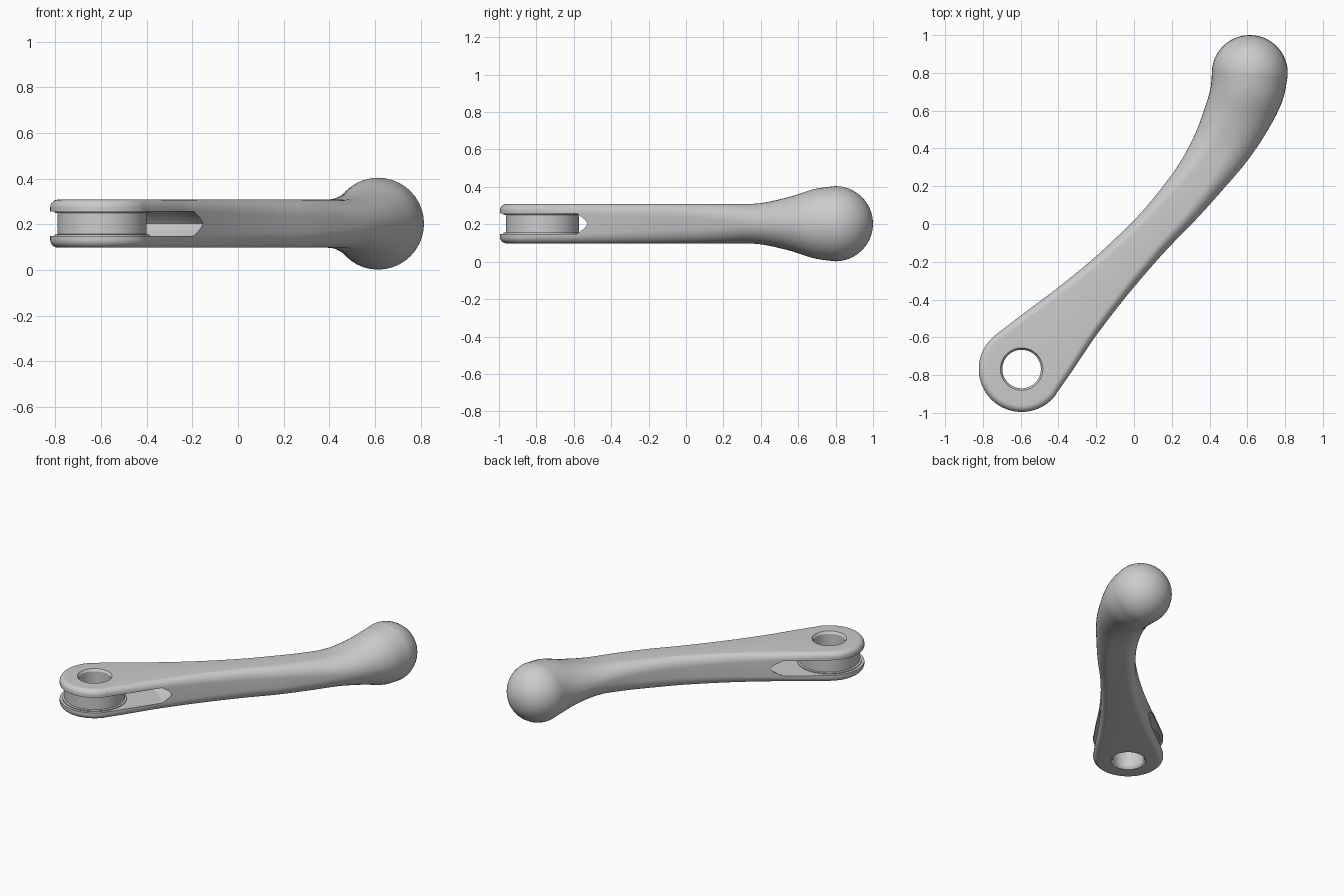
import bpy, bmesh
from math import sin, cos, pi, radians, atan2, hypot, degrees
from mathutils import Vector

if "Cube" in bpy.data.objects:
    bpy.data.objects.remove(bpy.data.objects["Cube"])

ZC = 0.203
EYE, EYE_R = (-0.595, -0.768), 0.227
BALL, BALL_R = (0.613, 0.799), 0.201


def finish(name, bm):
    bmesh.ops.remove_doubles(bm, verts=bm.verts, dist=0.0006)
    bmesh.ops.recalc_face_normals(bm, faces=bm.faces)
    me = bpy.data.meshes.new(name)
    bm.to_mesh(me)
    bm.free()
    ob = bpy.data.objects.new(name, me)
    bpy.context.collection.objects.link(ob)
    return ob


def lathe(name, center, profile, closed=False, n=96):
    """Revolve (r, z) profile about a vertical axis; open profiles get end caps."""
    bm = bmesh.new()
    rings = [[bm.verts.new((center[0] + r * cos(2 * pi * i / n),
                            center[1] + r * sin(2 * pi * i / n), ZC + z)) for i in range(n)]
             for r, z in profile]
    pairs = list(zip(rings, rings[1:]))
    if closed:
        pairs.append((rings[-1], rings[0]))
    else:
        bm.faces.new(rings[0])
        bm.faces.new(rings[-1])
    for a, b in pairs:
        for i in range(n):
            j = (i + 1) % n
            bm.faces.new((a[i], a[j], b[j], b[i]))
    return finish(name, bm)


def smooth(ob, angle=32):
    bpy.ops.object.select_all(action='DESELECT')
    ob.select_set(True)
    bpy.context.view_layer.objects.active = ob
    bpy.ops.object.shade_smooth_by_angle(angle=radians(angle))


# Arm stations: left xy, right xy, half height, edge inset, edge rounding height
STATIONS = [
    (-0.736, -0.590, -0.408, -0.893, 0.105, 0.035, 0.035),
    (-0.600, -0.485, -0.325, -0.775, 0.105, 0.038, 0.040),
    (-0.400, -0.335, -0.200, -0.590, 0.105, 0.042, 0.050),
    (-0.200, -0.170, -0.030, -0.370, 0.105, 0.046, 0.060),
    (0.000, 0.020, 0.160, -0.150, 0.105, 0.052, 0.070),
    (0.130, 0.170, 0.320, 0.015, 0.105, 0.062, 0.075),
    (0.240, 0.320, 0.460, 0.170, 0.105, 0.085, 0.085),
    (0.320, 0.470, 0.600, 0.335, 0.109, 0.125, 0.102),
    (0.370, 0.600, 0.710, 0.500, 0.142, 0.170, 0.140),
    (0.405, 0.720, 0.785, 0.650, 0.185, 0.200, 0.185),
    (0.413, 0.819, 0.813, 0.779, 0.201, 0.201, 0.201),
]


def spline(rows, steps=6):
    out = []
    for i in range(len(rows) - 1):
        p = [rows[max(0, min(len(rows) - 1, i + k))] for k in (-1, 0, 1, 2)]
        for s in range(steps):
            t = s / steps
            out.append([0.5 * (2 * b + (c - a) * t + (2 * a - 5 * b + 4 * c - d) * t * t
                               + (3 * b - a - 3 * c + d) * t ** 3) for a, b, c, d in zip(*p)])
    return out + [list(rows[-1])]


def arc(center, r, a_left, a_right, shape, n=20):
    """Left/right point pairs running from the sides to the tip of a round end."""
    c, mid, rows = Vector(center), (a_left + a_right) / 2, []
    for j in range(1, n + 1):
        pts = []
        for a in (a_left, a_right):
            ang = radians(a + (mid - a) * j / n)
            d = Vector((cos(ang), sin(ang)))
            pts.append((c + d * r, -d))
        rows.append((*pts, *shape))
    return rows


def side(row):
    l, r = Vector(row[0:2]), Vector(row[2:4])
    d = (r - l).normalized()
    return ((l, d), (r, -d), row[4], min(row[5], 0.997 * (r - l).length / 2), row[6])


# Lever body: rounded eye, tapering bent arm and ball end in one skin
rows = arc(EYE, EYE_R, 128.7, 326.5, STATIONS[0][4:])[::-1]
rows += [side(r) for r in spline(STATIONS)]
rows += arc(BALL, BALL_R, 174.3, -5.7, (BALL_R, BALL_R, BALL_R))

M = 10
bm = bmesh.new()
sections = []
for left, right, h, ro, rz in rows:
    columns = []
    for p, d in (left, right):
        col = []
        for sgn in (-1, 1):
            for k in range(M + 1):
                f = pi / 2 * (k / M if sgn > 0 else 1 - k / M)
                q = p + d * ro * (1 - cos(f))
                col.append(bm.verts.new((q.x, q.y, ZC + sgn * (h - rz + rz * sin(f)))))
        columns.append(col)
    sections.append(columns[0] + columns[1][::-1])
for a, b in zip(sections, sections[1:]):
    for i in range(len(a)):
        j = (i + 1) % len(a)
        bm.faces.new((a[i], a[j], b[j], b[i]))
lever = finish("lever_body", bm)

# Cutters: roller slot with pointed end wall, and chamfered pivot hole
slot = lathe("slot_cutter", (-0.54, -0.82),
             [(0.42, -0.054), (0.465, -0.025), (0.487, 0), (0.465, 0.025), (0.42, 0.054)], n=128)
hole = lathe("hole_cutter", EYE,
             [(0.128, -0.125), (0.113, -0.106), (0.102, -0.09),
              (0.102, 0.09), (0.113, 0.106), (0.128, 0.125)])
for cutter in (slot, hole):
    cutter.hide_render = True
    mod = lever.modifiers.new("cut", 'BOOLEAN')
    mod.operation = 'DIFFERENCE'
    mod.solver = 'EXACT'
    mod.object = cutter
bpy.context.view_layer.objects.active = lever
for mod in list(lever.modifiers):
    bpy.ops.object.modifier_apply(modifier=mod.name)
for cutter in (slot, hole):
    bpy.data.objects.remove(cutter)
smooth(lever)

# Roller bushing with thin flanges, held between the two fork plates
roller = lathe("roller", EYE,
               [(0.104, -0.056), (0.208, -0.056), (0.208, -0.048), (0.195, -0.046),
                (0.195, 0.046), (0.208, 0.048), (0.208, 0.056), (0.104, 0.056)], closed=True)
smooth(roller)
